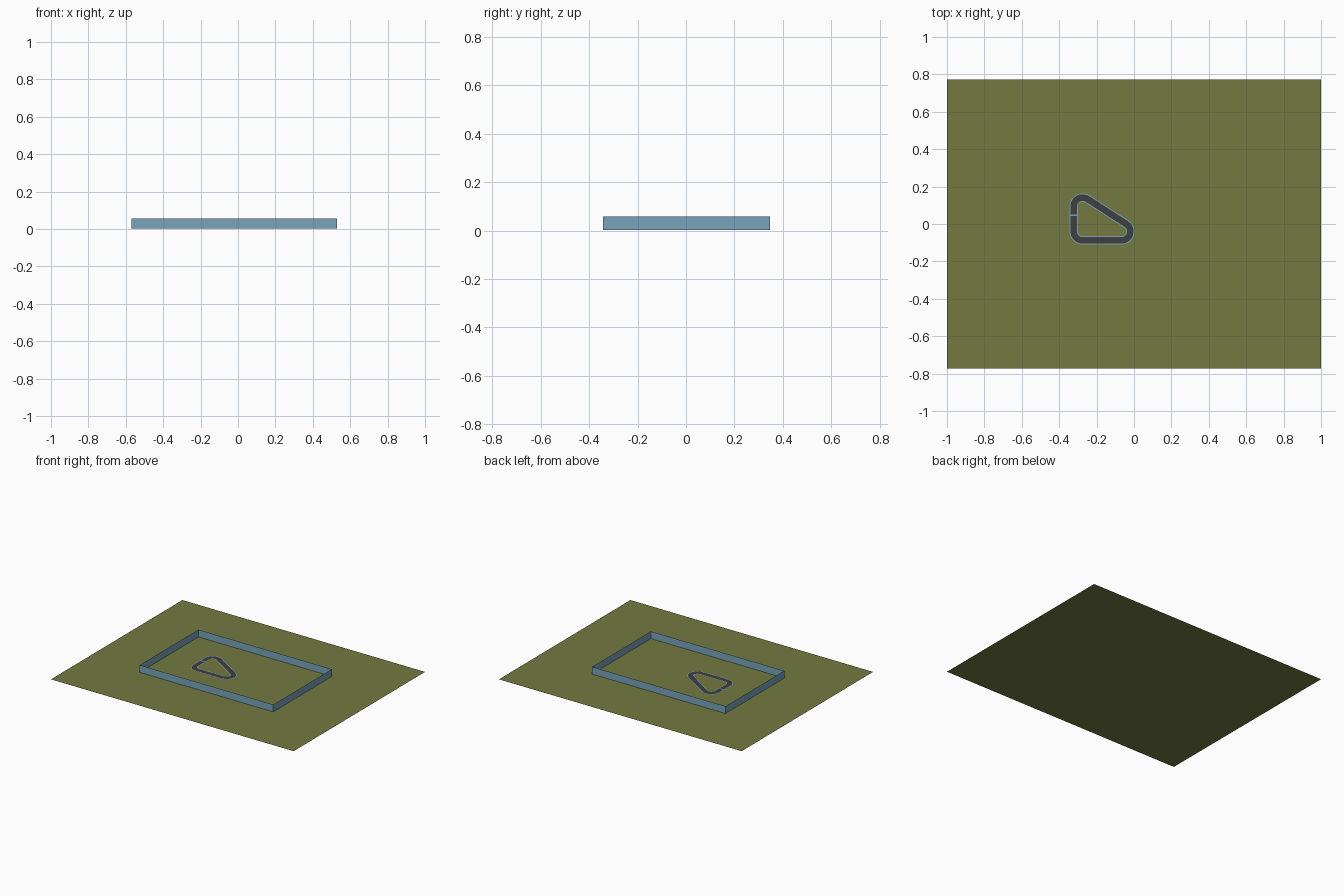
import bpy, math
from mathutils import Vector

if "Cube" in bpy.data.objects:
    bpy.data.objects.remove(bpy.data.objects["Cube"])


def material(name, rgb):
    m = bpy.data.materials.new(name)
    m.diffuse_color = (*rgb, 1)
    m.use_nodes = True
    m.node_tree.nodes["Principled BSDF"].inputs["Base Color"].default_value = m.diffuse_color
    return m


GRASS = material("olive grass", (0.17, 0.195, 0.052))
BLUE = material("steel blue", (0.19, 0.37, 0.50))
ASPHALT = material("dark asphalt", (0.05, 0.05, 0.053))


def make(name, verts, faces, mat):
    me = bpy.data.meshes.new(name)
    me.from_pydata(verts, [], faces)
    me.materials.append(mat)
    ob = bpy.data.objects.new(name, me)
    bpy.context.collection.objects.link(ob)
    return ob


def sheet(name, x0, x1, y0, y1, z, mat):
    return make(name, [(x0, y0, z), (x1, y0, z), (x1, y1, z), (x0, y1, z)],
                [(0, 1, 2, 3)], mat)


# ground sheet
sheet("ground", -1, 1, -0.773, 0.773, 0, GRASS)

# four thin boundary walls, open at the top
x0, x1, y0, y1, zb, zt = -0.57, 0.53, -0.343, 0.348, 0.003, 0.057
ring = [(x0, y0), (x1, y0), (x1, y1), (x0, y1)]
make("boundary_walls", [(x, y, z) for z in (zb, zt) for x, y in ring],
     [(i, (i + 1) % 4, 4 + (i + 1) % 4, 4 + i) for i in range(4)], BLUE)

# circuit: a triangle of corner centres, offset outward with round corners
CORNERS = [Vector(c) for c in ((-0.275, -0.04), (-0.067, -0.04), (-0.275, 0.094))]


def loop(r, steps=10):
    pts = []
    for i, c in enumerate(CORNERS):
        d0 = c - CORNERS[i - 1]
        d1 = CORNERS[(i + 1) % 3] - c
        a0 = math.atan2(-d0.x, d0.y)
        a0 = math.atan2(d0.y, d0.x) - math.pi / 2
        a1 = math.atan2(d1.y, d1.x) - math.pi / 2
        turn = (a1 - a0) % (2 * math.pi)
        for k in range(steps + 1):
            a = a0 + turn * k / steps
            pts.append((c.x + r * math.cos(a), c.y + r * math.sin(a)))
    return pts


def band(name, r_in, r_out, z, mat):
    a, b = loop(r_in), loop(r_out)
    n = len(a)
    return make(name, [(x, y, z) for x, y in a + b],
                [(i, n + i, n + (i + 1) % n, (i + 1) % n) for i in range(n)], mat)


band("track_surface", 0.030, 0.065, 0.003, ASPHALT)
band("inner_edge_line", 0.025, 0.030, 0.003, BLUE)
band("outer_edge_line", 0.065, 0.070, 0.003, BLUE)

# start line across the left straight
sheet("start_line", -0.345, -0.300, 0.042, 0.050, 0.004, BLUE)
